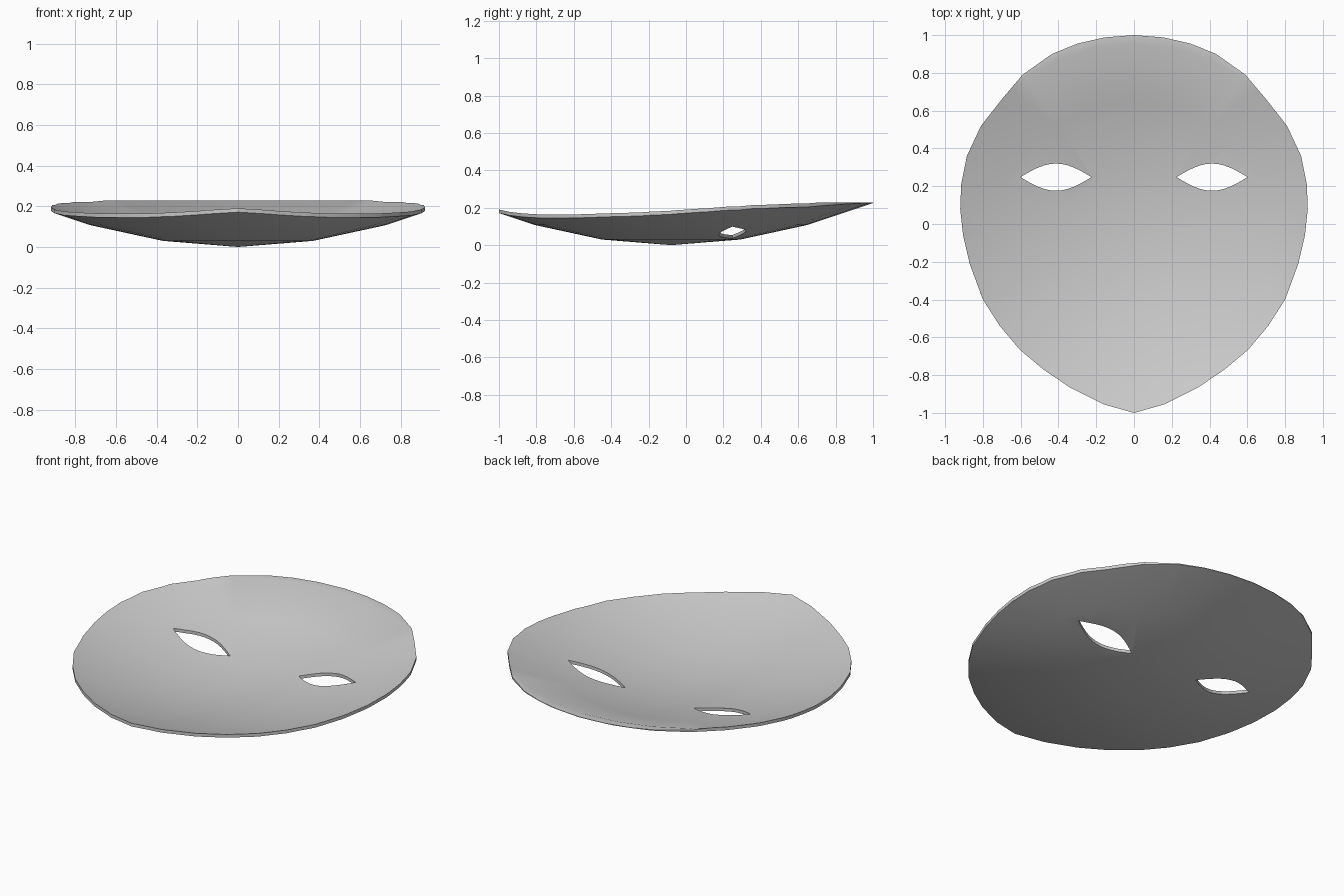
import bpy, bmesh, math

if "Cube" in bpy.data.objects:
    bpy.data.objects.remove(bpy.data.objects["Cube"])

CENTRE_Y = -0.08   # lowest point of the dish
SEGS = 32


def to_object(name, bm):
    bmesh.ops.recalc_face_normals(bm, faces=bm.faces)
    me = bpy.data.meshes.new(name)
    bm.to_mesh(me)
    bm.free()
    ob = bpy.data.objects.new(name, me)
    bpy.context.collection.objects.link(ob)
    return ob


def prism(name, outline, z0=-0.5, z1=0.8):
    bm = bmesh.new()
    face = bm.faces.new([bm.verts.new((x, y, z0)) for x, y in outline])
    ext = bmesh.ops.extrude_face_region(bm, geom=[face], use_keep_orig=True)
    for v in ext["geom"]:
        if isinstance(v, bmesh.types.BMVert):
            v.co.z = z1
    return to_object(name, bm)


def lathe(name, profile):
    bm = bmesh.new()
    rings = []
    for r, z in profile:
        n = 1 if r == 0 else SEGS
        rings.append([bm.verts.new((r * math.cos(2 * math.pi * i / SEGS),
                                    r * math.sin(2 * math.pi * i / SEGS) + CENTRE_Y, z))
                      for i in range(n)])
    for a, b in zip(rings, rings[1:]):
        for i in range(SEGS):
            j = (i + 1) % SEGS
            quad = [a[i % len(a)], a[j % len(a)], b[j % len(b)], b[i % len(b)]]
            bm.faces.new(list(dict.fromkeys(quad)))
    return to_object(name, bm)


def cut(ob, cutter, operation):
    cutter.hide_render = True
    mod = ob.modifiers.new(operation, 'BOOLEAN')
    mod.operation, mod.object, mod.solver = operation, cutter, 'EXACT'
    bpy.context.view_layer.objects.active = ob
    bpy.ops.object.modifier_apply(modifier=mod.name)
    bpy.data.objects.remove(cutter)


# Shallow curved shell with a flat upper lip
mask = lathe("mask", [(0, 0), (0.37, 0.03), (0.73, 0.108), (1.09, 0.228),
                      (1.033, 0.228), (0.73, 0.127), (0.37, 0.048), (0, 0.018)])

# Face outline, mirrored
half = [(0, 1), (.155, .988), (.30, .955), (.435, .90), (.59, .79), (.70, .66),
        (.81, .52), (.885, .36), (.915, .21), (.92, .08), (.905, -.06),
        (.87, -.21), (.80, -.40), (.71, -.54), (.605, -.665), (.48, -.77),
        (.34, -.865), (.16, -.955), (0, -1)]
outline = half + [(-x, y) for x, y in half[-2:0:-1]]
cut(mask, prism("outline_cutter", outline), 'INTERSECT')

# Almond eye holes
N = 12
for side in (-1, 1):
    upper = [-1 + 2 * i / N for i in range(N + 1)]
    eye = [(side * 0.413 + 0.188 * t, 0.248 + s * 0.072 * math.cos(math.pi * t / 2))
           for s, ts in ((1, upper[:-1]), (-1, upper[:0:-1])) for t in ts]
    cut(mask, prism("eye_cutter", eye), 'DIFFERENCE')

# Smooth dish, crisp rim
bpy.ops.object.select_all(action='DESELECT')
mask.select_set(True)
bpy.context.view_layer.objects.active = mask
bpy.ops.object.shade_smooth_by_angle(angle=math.radians(30))
